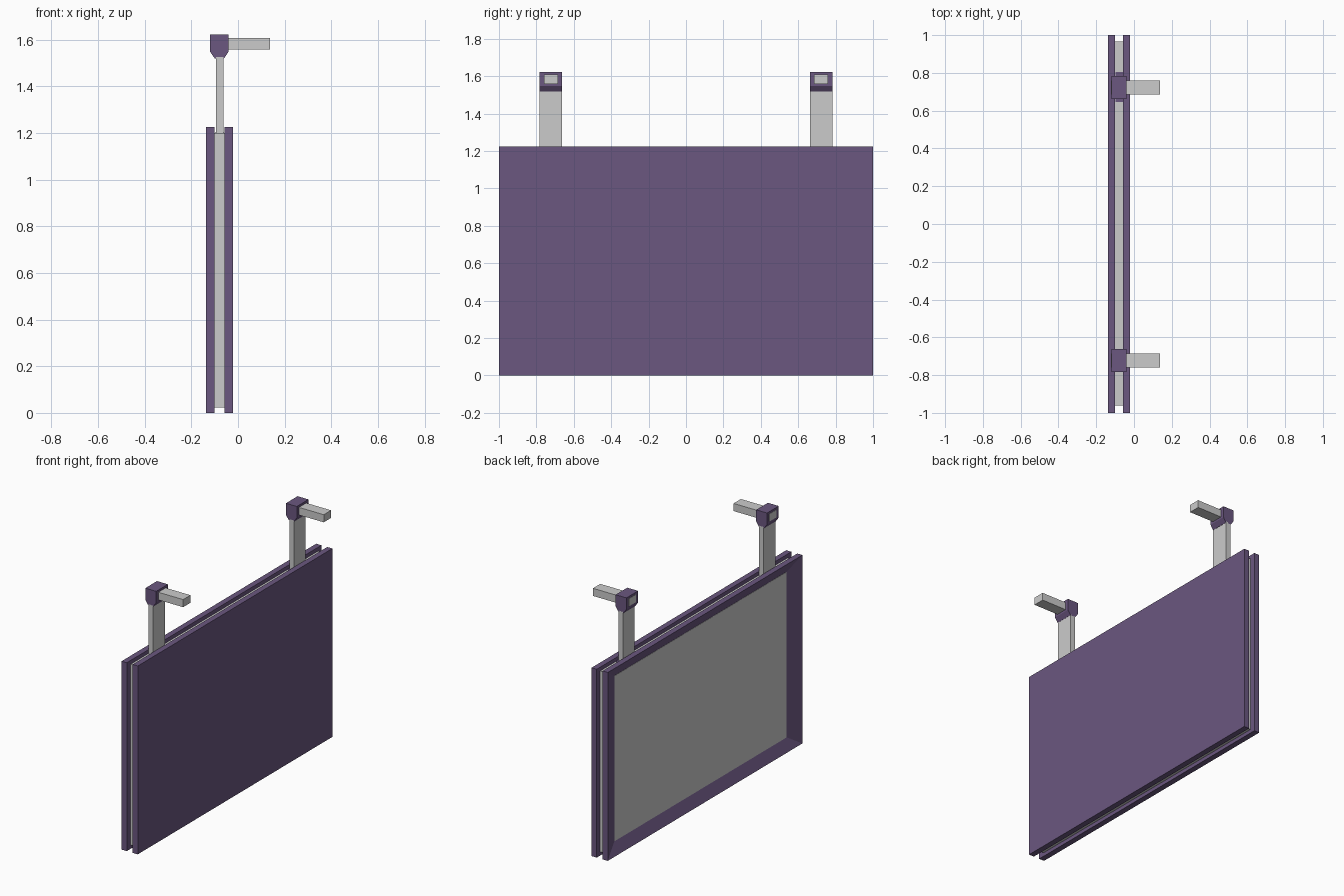
import bpy, bmesh
from mathutils import Vector

if "Cube" in bpy.data.objects:
    bpy.data.objects.remove(bpy.data.objects["Cube"])

purple = bpy.data.materials.new("purple")
purple.diffuse_color = (0.145, 0.095, 0.215, 1)
purple.use_nodes = True
purple.node_tree.nodes["Principled BSDF"].inputs["Base Color"].default_value = purple.diffuse_color


def finish(name, bm, mat=None):
    bmesh.ops.recalc_face_normals(bm, faces=bm.faces)
    mesh = bpy.data.meshes.new(name)
    bm.to_mesh(mesh)
    bm.free()
    obj = bpy.data.objects.new(name, mesh)
    bpy.context.collection.objects.link(obj)
    if mat:
        mesh.materials.append(mat)
    return obj


def box_bm(x, y, z):
    bm = bmesh.new()
    bmesh.ops.create_cube(bm, size=1)
    for v in bm.verts:
        for i, (lo, hi) in enumerate((x, y, z)):
            v.co[i] = lo if v.co[i] < 0 else hi
    return bm


def box(name, x, y, z, mat=None):
    return finish(name, box_bm(x, y, z), mat)


def recess(bm, face, half_y, half_z, depth):
    """Make a smaller inner copy of a -x face and push it in along +x."""
    c = face.calc_center_median()
    bmesh.ops.inset_individual(bm, faces=[face], thickness=0.001)
    for v in face.verts:
        s = v.co - c
        v.co = c + Vector((depth, half_y if s.y > 0 else -half_y,
                           half_z if s.z > 0 else -half_z))


# Solid outer panel
box("back_panel", (-0.058, -0.021), (-1, 1), (0, 1.225), purple)

# Framed panel with sloping border around the screen
bm = box_bm((-0.1375, -0.1), (-1, 1), (0, 1.225))
face = min(bm.faces, key=lambda f: f.calc_center_median().x)
recess(bm, face, 0.885, 0.538, 0.034)
finish("screen_frame", bm, purple)
box("screen", (-0.105, -0.101), (-0.885, 0.885), (0.0745, 1.1505))

# Core sandwiched between the panels
box("core", (-0.1, -0.058), (-0.96, 0.965), (0.024, 1.2))
box("core_pad", (-0.099, -0.059), (0.645, 0.805), (1.19, 1.202), purple)

# Two hanging brackets: post, clamp head and arm
for side, yc in (("left", -0.7225), ("right", 0.7225)):
    box(side + "_post", (-0.095, -0.062), (yc - 0.06, yc + 0.06), (1.2, 1.525))

    # Clamp head: chamfered profile extruded along y
    profile = [(-0.119, 1.622), (-0.119, 1.547), (-0.099, 1.518),
               (-0.061, 1.518), (-0.041, 1.547), (-0.041, 1.622)]
    bm = bmesh.new()
    cap = bm.faces.new([bm.verts.new((x, yc - 0.06, z)) for x, z in profile])
    ext = bmesh.ops.extrude_face_region(bm, geom=[cap])["geom"]
    bmesh.ops.translate(bm, vec=(0, 0.12, 0),
                        verts=[g for g in ext if isinstance(g, bmesh.types.BMVert)])
    # extrusion drops the start cap, so close it again
    bmesh.ops.holes_fill(bm, edges=bm.edges)
    finish(side + "_clamp_head", bm, purple)

    # Arm passes right through the head and shows on its far side
    box(side + "_arm", (-0.1205, 0.1375), (yc - 0.0375, yc + 0.0375), (1.558, 1.6075))
